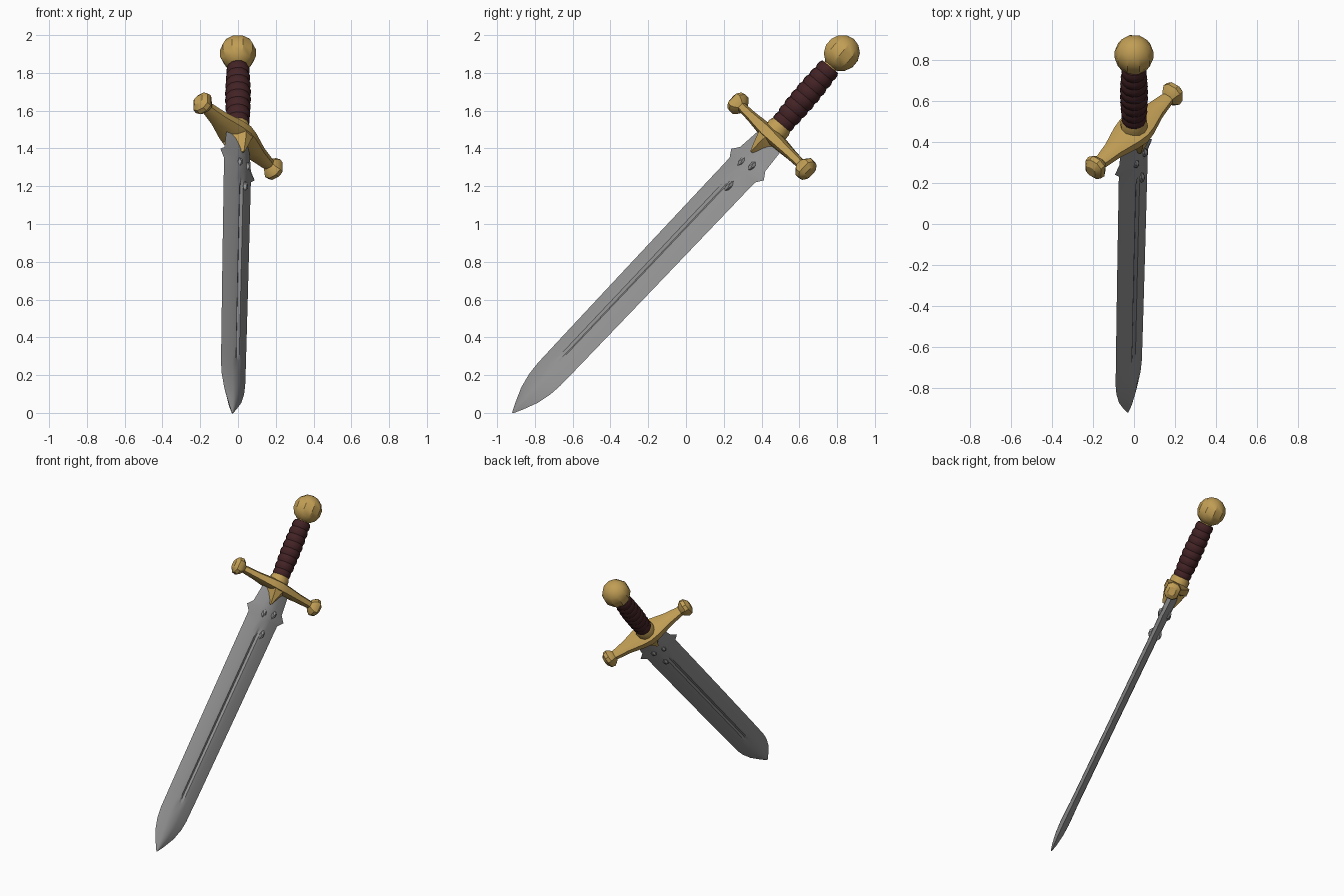
import bpy, bmesh, math
from mathutils import Vector, Matrix

if "Cube" in bpy.data.objects:
    bpy.data.objects.remove(bpy.data.objects["Cube"])


def material(name, rgb):
    m = bpy.data.materials.new(name)
    m.diffuse_color = (*rgb, 1)
    m.use_nodes = True
    m.node_tree.nodes["Principled BSDF"].inputs["Base Color"].default_value = m.diffuse_color
    return m


STEEL = material("steel grey", (0.29, 0.29, 0.29))
GOLD = material("gold", (0.53, 0.34, 0.09))
LEATHER = material("dark red leather", (0.055, 0.016, 0.018))

GUARD_DIR = Vector((0.40, 0.37, -0.38))


def frame(a, b):
    """Local axes: x along the cross-guard, y through the blade, z from a to b."""
    d = (Vector(b) - Vector(a)).normalized()
    w = (GUARD_DIR - d * GUARD_DIR.dot(d)).normalized()
    t = d.cross(w)
    return Matrix.Translation(a) @ Matrix((w, t, d)).transposed().to_4x4()


TIP, HILT, POMMEL = (-0.03, -0.918, 0.0), (0.0, 0.455, 1.465), (0.0, 0.825, 1.905)
BLADE_F = frame(TIP, (0.0, 0.435, 1.43))
GUARD_F = Matrix.Translation(HILT) @ BLADE_F.to_3x3().to_4x4()
GRIP_F = frame(HILT, POMMEL)


def finish(name, bm, mat, xf, angle=35):
    bmesh.ops.recalc_face_normals(bm, faces=bm.faces)
    me = bpy.data.meshes.new(name)
    bm.to_mesh(me)
    bm.free()
    me.materials.append(mat)
    ob = bpy.data.objects.new(name, me)
    ob.matrix_world = xf
    bpy.context.collection.objects.link(ob)
    bpy.ops.object.select_all(action='DESELECT')
    ob.select_set(True)
    bpy.context.view_layer.objects.active = ob
    bpy.ops.object.shade_smooth_by_angle(angle=math.radians(angle))
    return ob


def loft(name, rings, mat, xf, angle=35):
    """Skin a list of equal-length point rings and cap both ends."""
    bm = bmesh.new()
    vs = [[bm.verts.new(p) for p in r] for r in rings]
    n = len(rings[0])
    for a, b in zip(vs, vs[1:]):
        for i in range(n):
            j = (i + 1) % n
            bm.faces.new((a[i], a[j], b[j], b[i]))
    bm.faces.new(vs[0])
    bm.faces.new(vs[-1])
    return finish(name, bm, mat, xf, angle)


def lathe(name, profile, mat, xf, sides=12):
    rings = [[(r * math.cos(i * math.tau / sides), r * math.sin(i * math.tau / sides), z)
              for i in range(sides)] for r, z in profile]
    return loft(name, rings, mat, xf)


# Blade: (distance from tip, half width, half thickness, groove depth)
stations = [(0.0, 0.004, 0.003, 0), (0.05, 0.034, 0.016, 0), (0.13, 0.075, 0.027, 0),
            (0.21, 0.098, 0.031, 0), (0.28, 0.106, 0.030, 0), (0.36, 0.107, 0.028, 0),
            (0.42, 0.108, 0.028, 0.010), (1.00, 0.113, 0.028, 0.010),
            (1.64, 0.117, 0.029, 0.010), (1.70, 0.117, 0.030, 0), (1.77, 0.118, 0.032, 0),
            (1.81, 0.150, 0.034, 0), (1.85, 0.116, 0.034, 0), (1.99, 0.100, 0.036, 0)]


def blade_ring(z, w, t, g):
    half = [(w, 0), (0.38 * w, 0.85 * t), (0.13 * w, t), (0, t - g), (-0.13 * w, t), (-0.38 * w, 0.85 * t)]
    return [(x, y, z) for x, y in half] + [(-x, -y, z) for x, y in half]


loft("blade", [blade_ring(*s) for s in stations], STEEL, BLADE_F, 25)

# Raised studs on both blade faces below the guard
bm = bmesh.new()
for side in (-1, 1):
    for x, z, ln in ((0.03, 1.66, 0.035), (-0.02, 1.80, 0.03), (0.05, 1.82, 0.03)):
        bmesh.ops.create_icosphere(bm, subdivisions=1, radius=1, matrix=Matrix.Translation(
            (x, side * 0.03, z)) @ Matrix.Diagonal((0.018, 0.018, ln, 1)))
finish("blade_studs", bm, STEEL, BLADE_F)

# Cross-guard: (position along bar, half height, half depth), flaring into end knobs
half_bar = [(0.0, 0.042, 0.085), (0.06, 0.038, 0.076), (0.17, 0.029, 0.046), (0.27, 0.025, 0.030),
            (0.285, 0.046, 0.040), (0.305, 0.060, 0.050), (0.33, 0.055, 0.047), (0.35, 0.028, 0.025)]
bar = [(-x, h, d) for x, h, d in half_bar[:0:-1]] + half_bar
octagon = [(1, 0.45), (0.6, 1), (-0.6, 1), (-1, 0.45), (-1, -0.45), (-0.6, -1), (0.6, -1), (1, -0.45)]
loft("cross_guard", [[(x, d * b, h * a) for a, b in octagon] for x, h, d in bar], GOLD, GUARD_F)

# Pointed tongues lying over each blade face
for side, label in ((-1, "front"), (1, "back")):
    rings = [[(-w, side * 0.01, z), (w, side * 0.01, z), (0.4 * w, side * d, z), (-0.4 * w, side * d, z)]
             for z, w, d in ((-0.02, 0.075, 0.078), (-0.07, 0.045, 0.066), (-0.135, 0.008, 0.045))]
    loft("guard_tongue_" + label, rings, GOLD, GUARD_F)

# Collar between guard and grip
lathe("grip_collar", [(0.066, 0.0), (0.066, 0.06), (0.056, 0.085)], GOLD, GRIP_F)

# Wrapped grip: ridged rings, swelling in the middle
wraps, profile = 8, []
for i in range(wraps * 3 + 1):
    f = i / (wraps * 3)
    swell = 0.054 + 0.009 * math.sin(math.pi * f)
    profile.append((swell + (0 if i % 3 == 0 else 0.006), 0.07 + 0.41 * f))
lathe("grip", profile, LEATHER, GRIP_F)

# Pommel and its neck
lathe("pommel_neck", [(0.038, 0.46), (0.040, 0.485), (0.034, 0.495), (0.046, 0.52)], GOLD, GRIP_F)
bm = bmesh.new()
bmesh.ops.create_uvsphere(bm, u_segments=10, v_segments=7, radius=0.098,
                          matrix=Matrix.Translation((0, 0, 0.575)))
finish("pommel", bm, GOLD, GRIP_F, 30)
